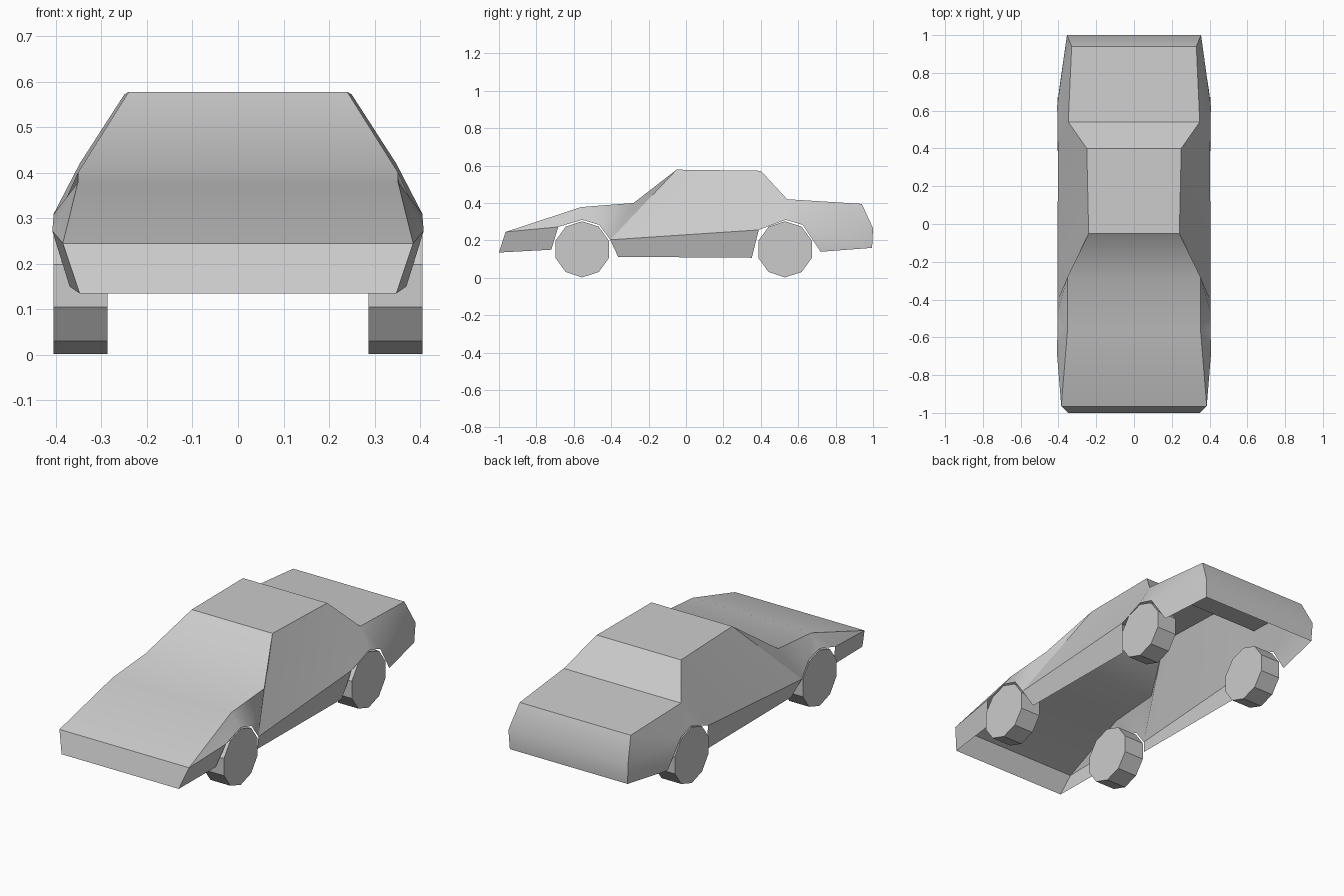
import bpy, bmesh, math
from mathutils import Matrix

cube = bpy.data.objects.get("Cube")
if cube:
    bpy.data.objects.remove(cube, do_unlink=True)

grey = bpy.data.materials.new("plain grey")
grey.use_nodes = True
grey.diffuse_color = (0.6, 0.6, 0.6, 1)
grey.node_tree.nodes["Principled BSDF"].inputs["Base Color"].default_value = (0.6, 0.6, 0.6, 1)


def finish(bm, name):
    mesh = bpy.data.meshes.new(name)
    bm.to_mesh(mesh)
    bm.free()
    mesh.materials.append(grey)
    obj = bpy.data.objects.new(name, mesh)
    bpy.context.collection.objects.link(obj)
    return obj


# Half outlines as (half width, y, z): centre line from nose to tail, then wheel arches
spine = {
    "chin": (0.348, -1.0, 0.135), "nose": (0.385, -0.965, 0.245),
    "hood": (0.352, -0.56, 0.378), "cowl": (0.352, -0.28, 0.4),
    "roof_front": (0.24, -0.05, 0.578), "roof_back": (0.25, 0.4, 0.572),
    "deck": (0.348, 0.54, 0.42), "tail": (0.33, 0.94, 0.395),
    "bumper": (0.355, 1.0, 0.265), "skirt": (0.35, 0.995, 0.16),
}
arches = {
    "f0": (0.37, -0.72, 0.15), "f1": (0.408, -0.683, 0.272), "f2": (0.405, -0.555, 0.31),
    "f3": (0.405, -0.464, 0.283), "f4": (0.405, -0.405, 0.203), "f5": (0.37, -0.363, 0.112),
    "r0": (0.37, 0.352, 0.107), "r1": (0.403, 0.389, 0.256), "r2": (0.405, 0.533, 0.31),
    "r3": (0.407, 0.624, 0.283), "r4": (0.395, 0.72, 0.139),
}
side_panels = [
    "chin f0 f1 nose", "nose f1 hood", "f1 f2 hood", "f2 f3 hood", "hood f3 cowl",
    "f3 f4 cowl", "f4 f5 r0 r1", "cowl f4 roof_front", "f4 r1 roof_back roof_front",
    "r1 deck roof_back", "r1 r2 deck", "r2 r3 deck", "r3 tail deck",
    "r3 bumper tail", "r3 r4 skirt bumper",
]

# Body shell, open underneath
bm = bmesh.new()
left, right = {}, {}
for key, (x, y, z) in {**spine, **arches}.items():
    left[key] = bm.verts.new((x, y, z))
    right[key] = bm.verts.new((-x, y, z))
keys = list(spine)
for a, b in zip(keys, keys[1:]):
    bm.faces.new((right[a], left[a], left[b], right[b]))
for panel in side_panels:
    names = panel.split()
    bm.faces.new([left[n] for n in names])
    bm.faces.new([right[n] for n in reversed(names)])
body = finish(bm, "body_shell")
bpy.ops.object.select_all(action="DESELECT")
body.select_set(True)
bpy.context.view_layer.objects.active = body
bpy.ops.object.shade_smooth_by_angle(angle=math.radians(35))

# Ten-sided wheels
for end, y in (("front", -0.555), ("rear", 0.53)):
    for side, sign in (("left", 1), ("right", -1)):
        bm = bmesh.new()
        bmesh.ops.create_cone(bm, cap_ends=True, segments=10, radius1=0.15,
                              radius2=0.15, depth=0.118)
        # Spin so that one corner points up, with the axle along x
        bmesh.ops.rotate(bm, verts=bm.verts, matrix=Matrix.Rotation(math.pi / 2, 3, "Y"))
        top = max(bm.verts, key=lambda v: v.co.z).co
        turn = math.atan2(top.y, top.z)
        bmesh.ops.rotate(bm, verts=bm.verts, matrix=Matrix.Rotation(turn, 3, "X"))
        wheel = finish(bm, f"{end}_{side}_wheel")
        wheel.location = (sign * 0.346, y, 0.152)
